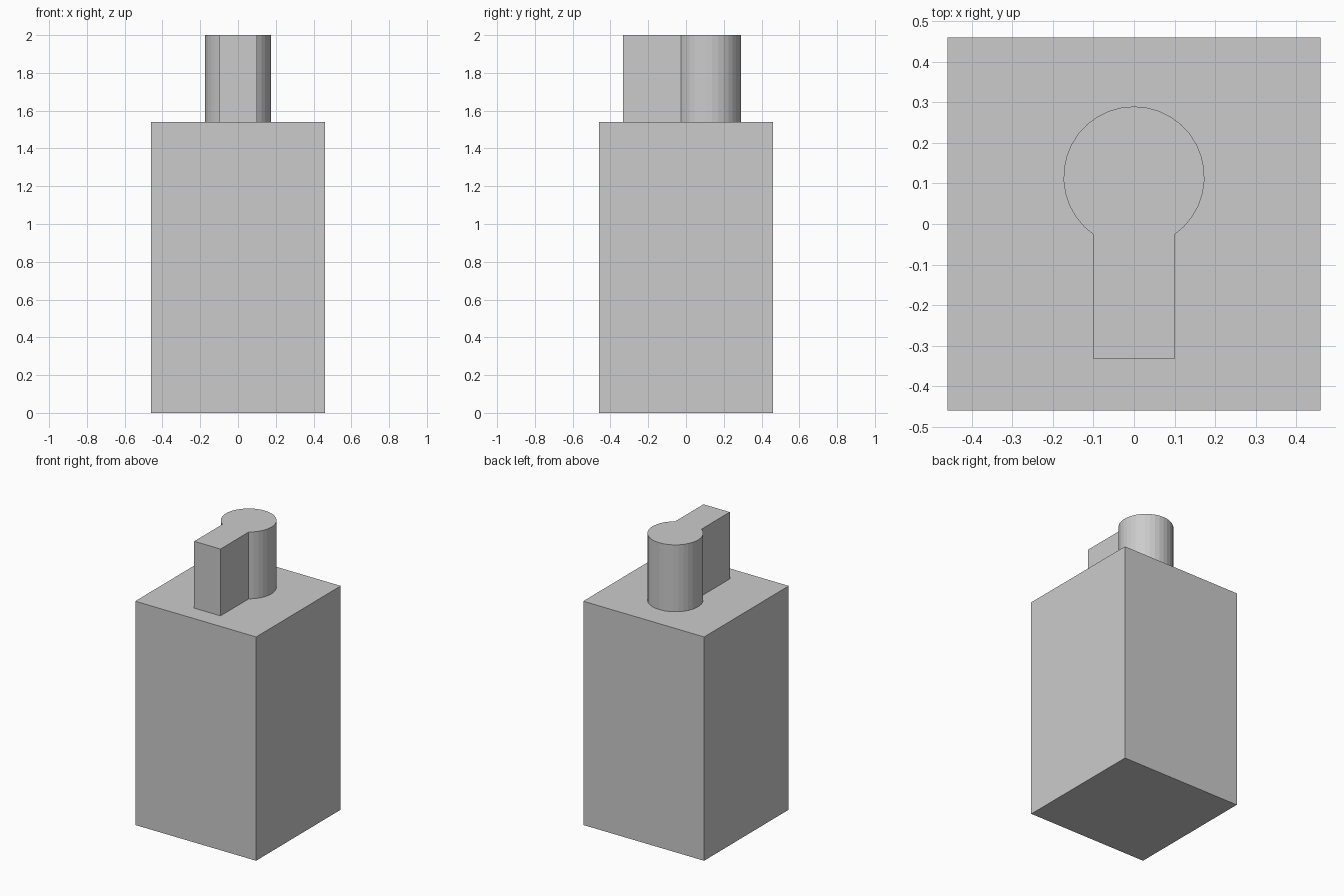
import bpy, bmesh, math

if "Cube" in bpy.data.objects:
    bpy.data.objects.remove(bpy.data.objects["Cube"])


def extrude_profile(name, points, z0, z1):
    """Closed prism from a counter-clockwise xy outline."""
    bm = bmesh.new()
    face = bm.faces.new([bm.verts.new((x, y, z0)) for x, y in points])
    top = bmesh.ops.extrude_face_region(bm, geom=[face], use_keep_orig=True)
    moved = [v for v in top["geom"] if isinstance(v, bmesh.types.BMVert)]
    bmesh.ops.translate(bm, verts=moved, vec=(0, 0, z1 - z0))
    bmesh.ops.recalc_face_normals(bm, faces=bm.faces)
    mesh = bpy.data.meshes.new(name)
    bm.to_mesh(mesh)
    bm.free()
    obj = bpy.data.objects.new(name, mesh)
    bpy.context.collection.objects.link(obj)
    return obj


HALF, BODY_TOP, TOP = 0.46, 1.54, 2.0

# Square block body
extrude_profile("body", [(-HALF, -HALF), (HALF, -HALF), (HALF, HALF), (-HALF, HALF)], 0, BODY_TOP)

# Keyhole-shaped peg: round head joined to a straight stem
RADIUS, CENTRE_Y, STEM_HALF, STEM_END, SEGMENTS = 0.174, 0.116, 0.1, -0.333, 28
start = -math.acos(STEM_HALF / RADIUS)
sweep = math.pi - 2 * start
outline = [(-STEM_HALF, STEM_END), (STEM_HALF, STEM_END)]
for i in range(SEGMENTS + 1):
    a = start + sweep * i / SEGMENTS
    outline.append((RADIUS * math.cos(a), CENTRE_Y + RADIUS * math.sin(a)))
extrude_profile("keyhole_peg", outline, BODY_TOP, TOP)
